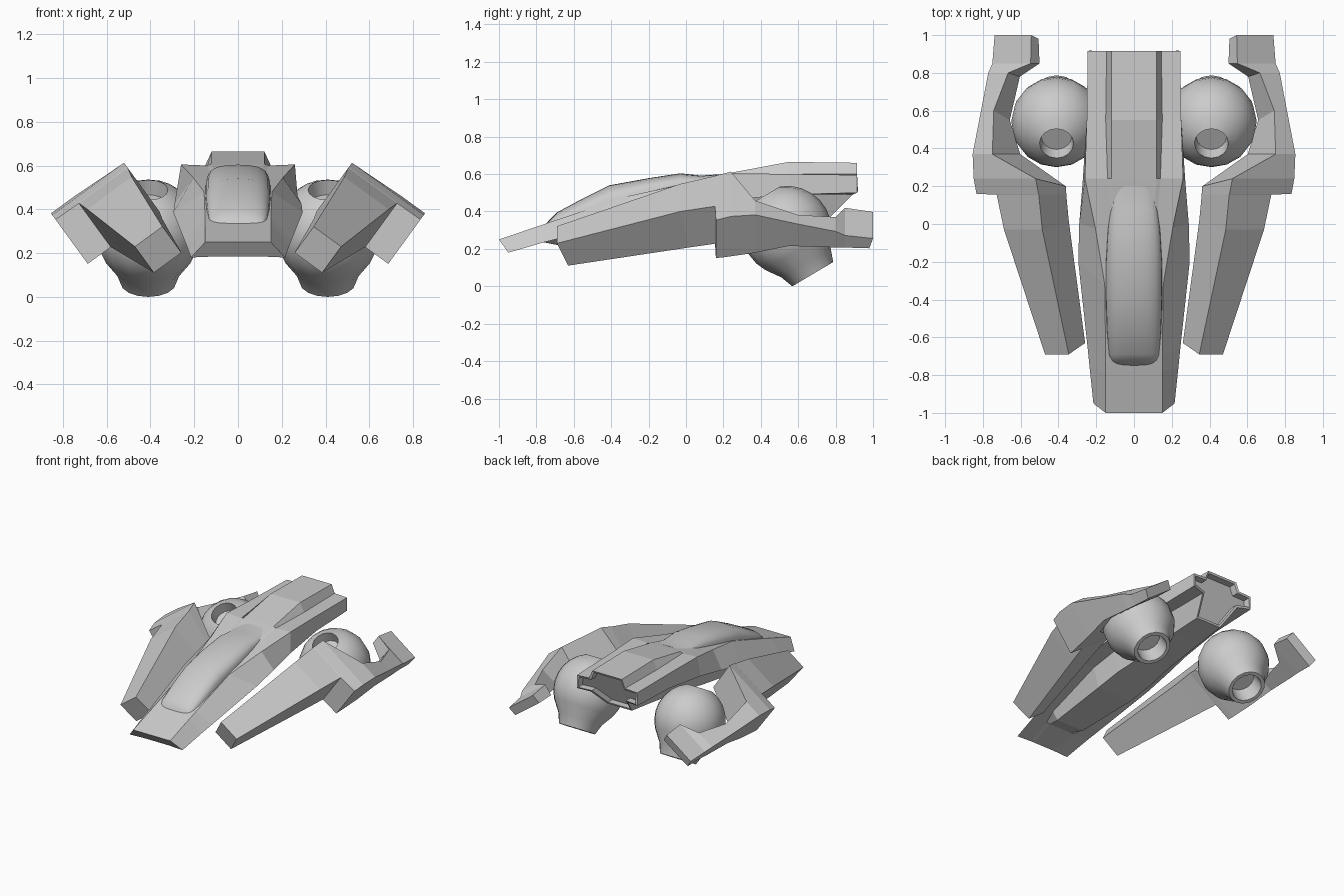
import bpy, bmesh, math
from mathutils import Vector

if "Cube" in bpy.data.objects:
    bpy.data.objects.remove(bpy.data.objects["Cube"])


def finish(name, bm, smooth=None):
    bmesh.ops.recalc_face_normals(bm, faces=bm.faces[:])
    me = bpy.data.meshes.new(name)
    bm.to_mesh(me)
    bm.free()
    ob = bpy.data.objects.new(name, me)
    bpy.context.collection.objects.link(ob)
    if smooth:
        bpy.ops.object.select_all(action='DESELECT')
        ob.select_set(True)
        bpy.context.view_layer.objects.active = ob
        bpy.ops.object.shade_smooth_by_angle(angle=math.radians(smooth))
    return ob


def loft(rings):
    """Skin a list of closed rings; returns the bmesh and the last cap."""
    bm = bmesh.new()
    vs = [[bm.verts.new(p) for p in r] for r in rings]
    n = len(rings[0])
    for a, b in zip(vs, vs[1:]):
        for i in range(n):
            j = (i + 1) % n
            bm.faces.new((a[i], a[j], b[j], b[i]))
    bm.faces.new(vs[0])
    return bm, bm.faces.new(vs[-1])


# Central hull: y of top / side edge / belly, then half section (x, z) pairs:
# deck top, deck foot, ridge, side edge, belly top, belly bottom
hull = [
    (-1.0, -.95, -.95, .09, .25, .11, .25, .15, .25, .215, .18, .10, .185, .07, .185),
    (-.78, -.76, -.76, .09, .325, .11, .325, .15, .325, .235, .235, .12, .24, .09, .235),
    (-.70, -.66, -.66, .09, .352, .11, .352, .15, .352, .245, .26, .15, .265, .11, .215),
    (-.32, -.20, -.20, .09, .48, .11, .48, .155, .48, .295, .385, .18, .39, .14, .25),
    (-.02, .00, .00, .10, .55, .12, .547, .205, .545, .29, .425, .18, .42, .14, .28),
    (.24, .22, .22, .12, .607, .14, .60, .26, .605, .272, .46, .17, .46, .12, .31),
    (.55, .55, .55, .12, .665, .15, .60, .25, .60, .25, .49, .15, .49, .11, .35),
    (.915, .915, .89, .12, .66, .145, .60, .245, .595, .245, .50, .15, .49, .10, .37),
]
rings = []
for yt, ye, yb, *c in hull:
    ys = [yt, yt, yt, ye, yb, yb]
    if yt > .9:
        ys[5] = .77          # the exhaust face slopes forward at the bottom
    half = [(c[2 * i], ys[i], c[2 * i + 1]) for i in range(6)]
    rings.append(half + [(-x, y, z) for x, y, z in reversed(half)])
bm, end = loft(rings)
# shallow recessed exhaust in the rear face
bmesh.ops.recalc_face_normals(bm, faces=bm.faces[:])
bmesh.ops.inset_region(bm, faces=[end], thickness=.018)
ext = bmesh.ops.extrude_discrete_faces(bm, faces=[end])['faces']
bmesh.ops.translate(bm, vec=(0, -.05, 0), verts=ext[0].verts[:])
finish("hull", bm)

# Rounded canopy blended into the hull: y, half width, top z, base z
rings = []
for y, w, zt, zb in [(-.75, .12, .334, .31), (-.69, .135, .395, .335),
                     (-.56, .145, .465, .385), (-.41, .15, .54, .435),
                     (-.20, .15, .578, .49), (-.03, .14, .604, .53),
                     (.08, .125, .592, .55), (.20, .11, .600, .57)]:
    ring = []
    for i in range(13):
        a = math.pi * i / 12
        cs, sn = math.cos(a), max(math.sin(a), 0)
        ring.append((w * math.copysign(abs(cs) ** .8, cs), y, zb + (zt - zb) * sn ** .7))
    rings.append(ring)
finish("canopy", loft(rings)[0], 50)

# Tilted side pods: y top, y bottom, inner w, outer w, top n, bottom n
# (w runs outward-down across the plate, n is the plate normal)
pod = [
    (-.69, -.63, .09, .245, .462, .315),
    (-.03, .02, .07, .32, .727, .49),
    (.155, .155, .06, .335, .772, .525),
    (.16, .16, .06, .465, .775, .525),
    (.24, .20, .06, .465, .80, .53),
    (.37, .37, .336, .465, .81, .56),
    (.60, .55, .375, .458, .744, .60),
    (.80, .78, .32, .45, .69, .585),
    (.85, .85, .195, .445, .66, .58),
    (1.0, .98, .205, .445, .64, .575),
]

# Engine profile about its axis: (distance along axis, radius)
R = .24
engine = [(-.15, .001), (-.15, .08)]
engine += [(-R * math.cos(math.radians(a)), R * math.sin(math.radians(a)))
           for a in range(22, 121, 14)]
engine += [(.20, .153), (.27, .127), (.27, .102), (.16, .09), (.16, .001)]
axis = Vector((0, .51, -.86)).normalized()
up = axis.cross(Vector((1, 0, 0)))

for s, side in ((1, "right"), (-1, "left")):
    rings = []
    for yt, yb, w0, w1, nt, nb in pod:
        rings.append([(s * (.59 * n + .81 * w), y, .81 * n - .59 * w)
                      for w, n, y in ((w0, nt, yt), (w1, nt, yt), (w1, nb, yb), (w0, nb, yb))])
    finish("side_pod_" + side, loft(rings)[0])

    centre = Vector((s * .41, .54, .297))
    rings = []
    for t, r in engine:
        rings.append([centre + axis * t + Vector((r * math.cos(a), 0, 0)) + up * r * math.sin(a)
                      for a in [math.tau * k / 16 for k in range(16)]])
    finish("engine_" + side, loft(rings)[0], 35)
